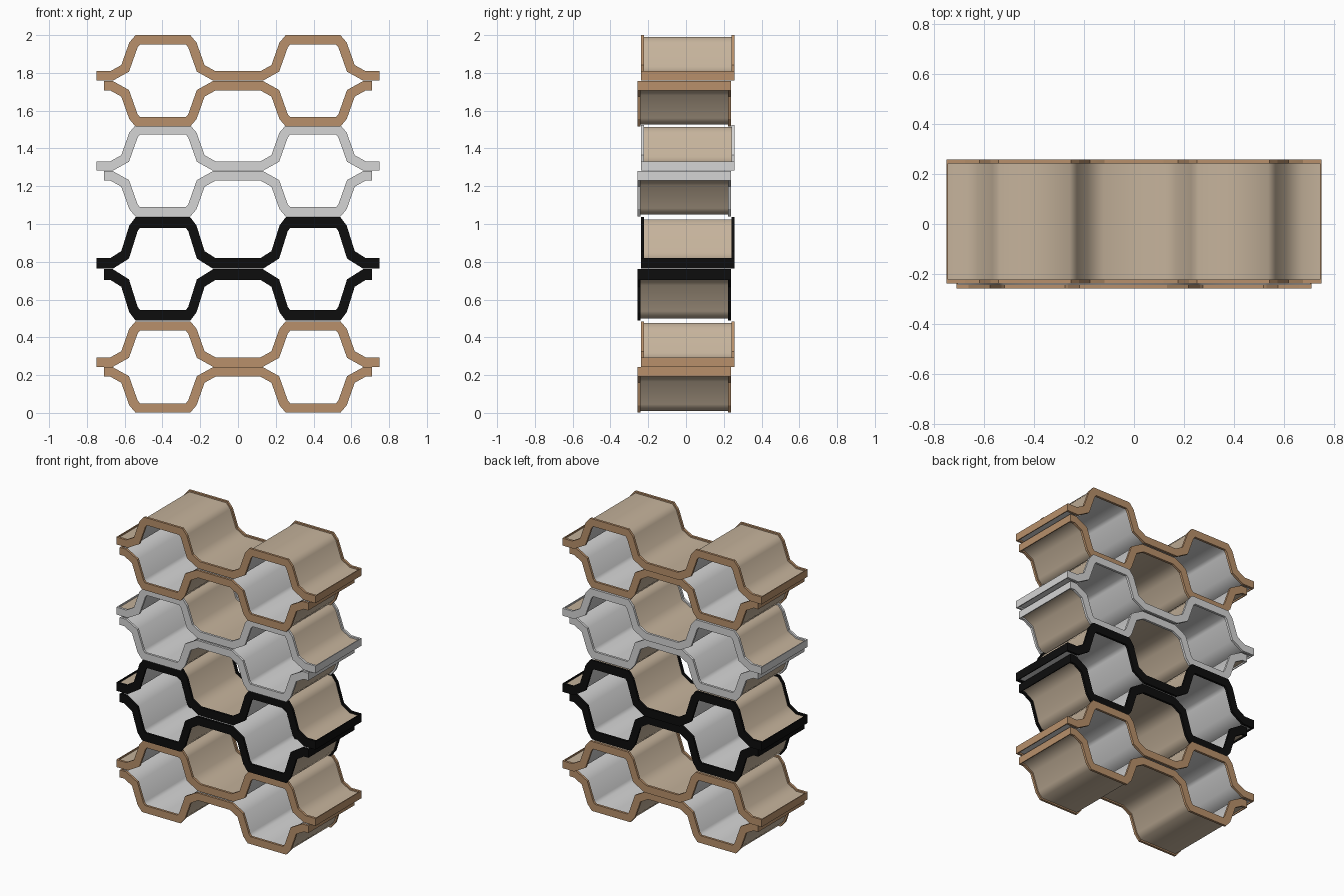
import bpy, bmesh, math
from mathutils import Vector

if "Cube" in bpy.data.objects:
    bpy.data.objects.remove(bpy.data.objects["Cube"])


def material(name, rgb):
    m = bpy.data.materials.new(name)
    m.diffuse_color = (*rgb, 1)
    m.use_nodes = True
    m.node_tree.nodes["Principled BSDF"].inputs["Base Color"].default_value = m.diffuse_color
    return m


BROWN = material("brown_edge", (0.48, 0.28, 0.145))
WHITE = material("pale_grey_edge", (0.66, 0.66, 0.66))
BLACK = material("black_edge", (0.004, 0.004, 0.004))
TAN = material("tan_outer_face", (0.56, 0.45, 0.33))
GREY = material("light_grey_inner_face", (0.66, 0.66, 0.66))

BUMP_X = 0.3975
# Half of one bump, measured from its centre (distance, height of mid line)
HALF_BUMP = [(0.272, 0.026), (0.200, 0.066), (0.156, 0.190), (0.133, 0.217)]


def mid_line(end_x):
    bump = [(-u, z) for u, z in HALF_BUMP] + [(u, z) for u, z in reversed(HALF_BUMP)]
    pts = [(-end_x, 0.026)]
    for cx in (-BUMP_X, BUMP_X):
        pts += [(cx + u, z) for u, z in bump]
    return [Vector(p) for p in pts + [(end_x, 0.026)]]


def offset(pts, d):
    """Mitred parallel line, positive d is upward."""
    out = []
    for i, p in enumerate(pts):
        a = (p - pts[i - 1]).normalized() if i > 0 else None
        b = (pts[i + 1] - p).normalized() if i < len(pts) - 1 else None
        a, b = a or b, b or a
        na, nb = Vector((-a.y, a.x)), Vector((-b.y, b.x))
        n = (na + nb).normalized()
        out.append(p + n * (d / n.dot(na)))
    return out


def ribbon(name, pts, half, y0, y1, place, mats, smooth=False):
    """Extruded band along pts; mats = (outer, inner, edge)."""
    up, low = offset(pts, half), offset(pts, -half)
    bm = bmesh.new()
    rows = [[bm.verts.new(place(p.x, y, p.y)) for p in line]
            for line, y in ((up, y0), (up, y1), (low, y1), (low, y0))]
    for k, slot in enumerate((0, 2, 1, 2)):
        r, s = rows[k], rows[(k + 1) % 4]
        for i in range(len(pts) - 1):
            bm.faces.new((r[i], r[i + 1], s[i + 1], s[i])).material_index = slot
    for i in (0, -1):
        bm.faces.new([r[i] for r in rows]).material_index = 2
    bmesh.ops.recalc_face_normals(bm, faces=bm.faces)
    me = bpy.data.meshes.new(name)
    bm.to_mesh(me)
    bm.free()
    for m in mats:
        me.materials.append(m)
    ob = bpy.data.objects.new(name, me)
    bpy.context.collection.objects.link(ob)
    if smooth:
        bpy.ops.object.select_all(action='DESELECT')
        bpy.context.view_layer.objects.active = ob
        ob.select_set(True)
        bpy.ops.object.shade_smooth_by_angle(angle=math.radians(55))


def strip(name, joint, side, stretch, edge):
    end_x = 0.75 if side > 0 else 0.71
    y0, y1 = (-0.238, 0.258) if side > 0 else (-0.258, 0.238)
    rim, cap = 0.016, 0.006

    def place(x, y, z):
        return (x, y, joint + side * stretch * z)

    # Thin bent panel, tan outside and grey inside the cells
    ribbon(name + "_panel", mid_line(end_x - cap), 0.015, y0 + rim, y1 - rim,
           place, (TAN, GREY, edge), True)
    # Thicker front and back rims
    pts = mid_line(end_x)
    ribbon(name + "_front_rim", pts, 0.025, y0, y0 + rim, place, (edge,) * 3)
    ribbon(name + "_back_rim", pts, 0.025, y1 - rim, y1, place, (edge,) * 3)
    # Slim caps along both side ends
    for label, s in (("left", -1), ("right", 1)):
        xs = sorted((s * end_x, s * (end_x - cap)))
        ribbon(f"{name}_{label}_end_cap", [Vector((x, 0.026)) for x in xs], 0.025,
               y0 + rim, y1 - rim, place, (edge,) * 3)


# Four stacked pairs of strips: joint height, vertical stretch, edge colour
PAIRS = [("bottom", 0.243, 1.0, BROWN), ("black", 0.762, 1.132, BLACK),
         ("pale", 1.281, 1.0, WHITE), ("top", 1.758, 1.0, BROWN)]
for pair, joint, stretch, edge in PAIRS:
    strip(pair + "_upper_strip", joint, 1, stretch, edge)
    strip(pair + "_lower_strip", joint, -1, stretch, edge)
